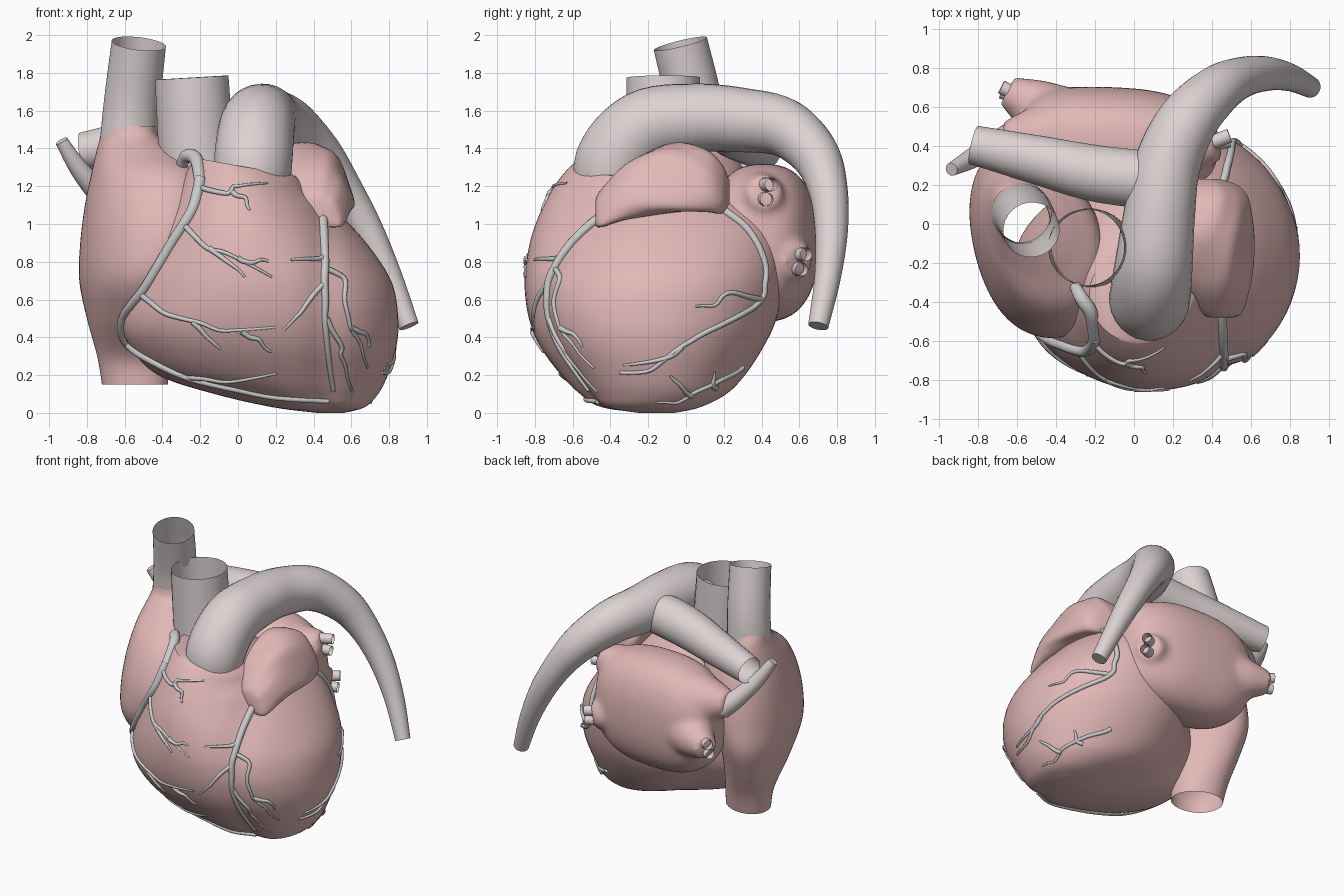
import bpy, random
from math import sin, cos, pi, sqrt, exp, radians, copysign
from mathutils import Vector
from mathutils.bvhtree import BVHTree

if "Cube" in bpy.data.objects:
    bpy.data.objects.remove(bpy.data.objects["Cube"])

random.seed(4)
pink = bpy.data.materials.new("muscle")
pink.diffuse_color = (0.75, 0.48, 0.47, 1)
pink.use_nodes = True
pink.node_tree.nodes["Principled BSDF"].inputs["Base Color"].default_value = pink.diffuse_color
vessel = bpy.data.materials.new("vessel")
vessel.diffuse_color = (0.72, 0.65, 0.65, 1)
vessel.use_nodes = True
vessel.node_tree.nodes["Principled BSDF"].inputs["Base Color"].default_value = vessel.diffuse_color
pale = bpy.data.materials.new("artery")
pale.diffuse_color = (0.62, 0.64, 0.63, 1)
pale.use_nodes = True
pale.node_tree.nodes["Principled BSDF"].inputs["Base Color"].default_value = pale.diffuse_color


def smooth(rows, n=6):
    """Catmull-Rom through rows of numbers."""
    out = []
    for i in range(len(rows) - 1):
        a, b, c, d = (rows[max(0, min(len(rows) - 1, i + k))] for k in (-1, 0, 1, 2))
        for j in range(n):
            t = j / n
            out.append([0.5 * (2*q + (r-p)*t + (2*p-5*q+4*r-s)*t*t + (3*q-p-3*r+s)*t**3)
                        for p, q, r, s in zip(a, b, c, d)])
    return out + [list(rows[-1])]


def skin(name, rings, mat, caps=(True, True)):
    """Mesh from equal-length rings of points."""
    n = len(rings[0])
    faces = [(i*n + j, i*n + (j+1) % n, (i+1)*n + (j+1) % n, (i+1)*n + j)
             for i in range(len(rings) - 1) for j in range(n)]
    if caps[0]:
        faces.append(tuple(reversed(range(n))))
    if caps[1]:
        faces.append(tuple(range((len(rings)-1)*n, len(rings)*n)))
    me = bpy.data.meshes.new(name)
    me.from_pydata([tuple(p) for r in rings for p in r], [], faces)
    me.materials.append(mat)
    me.shade_smooth()
    me.set_sharp_from_angle(angle=radians(50))
    ob = bpy.data.objects.new(name, me)
    bpy.context.collection.objects.link(ob)
    return ob


def tube(name, path, mat, sides=28, n=6, caps=(True, True)):
    """Tapered tube along rows of (x, y, z, radius)."""
    rows = smooth(path, n) if n else path
    pts = [Vector(r[:3]) for r in rows]
    rings, u = [], None
    for i, p in enumerate(pts):
        t = (pts[min(i+1, len(pts)-1)] - pts[max(i-1, 0)]).normalized()
        if u is None:
            u = t.orthogonal()
        u = (u - t * u.dot(t)).normalized()
        v = t.cross(u)
        rings.append([p + rows[i][3] * (u*cos(a) + v*sin(a))
                      for a in (2*pi*k/sides for k in range(sides))])
    return skin(name, rings, mat, caps)


def stack(name, keys, shear, caps, bumps, groove=0.0, tilt=0.0, sides=72):
    """Horizontal oval sections (z, x0, x1, y0, y1), sheared, with (degrees, amount, top z) bulges."""
    rings = []
    for z, x0, x1, y0, y1 in smooth(keys):
        cx, cy, ry = (x0+x1)/2, (y0+y1)/2, (y1-y0)/2
        rx = sqrt(max(1e-4, ((x1-x0)/2)**2 - (shear*ry)**2))
        ring = []
        for k in range(sides):
            a = 2*pi*k/sides
            f = 1 + sum(h * min(1, max(0, (top - z)/.4))
                        * exp(-(((360*k/sides - d + 180) % 360 - 180) / 30)**2) for d, h, top in bumps)
            x, y = cx + f*(rx*cos(a) + shear*ry*sin(a)), cy + f*ry*sin(a)
            if y < cy:
                y += groove * exp(-((x-0.46)/0.08)**2)
            ring.append((x, y, z - tilt*(x - .05)*max(0, z - 1.1)))
        rings.append(ring)
    return skin(name, rings, pink, caps)


# Ventricles with the front groove
ventricles = stack("ventricles", [
    (0.0, .42, .56, -.28, -.06), (.03, .18, .67, -.46, .08), (.1, -.13, .74, -.56, .22),
    (.2, -.43, .79, -.66, .32), (.35, -.58, .835, -.77, .42), (.5, -.63, .845, -.83, .49),
    (.7, -.58, .81, -.855, .53), (.9, -.49, .68, -.83, .53), (1.05, -.41, .54, -.78, .47),
    (1.18, -.32, .41, -.71, .25), (1.26, -.26, .35, -.65, .05), (1.3, -.23, .31, -.61, -.06)],
    0.05, (True, True), [(-45, .08, .95), (-48, -.04, 1.9), (135, -.19, 1.5)], 0.035, 0.9)

# Right atrium, open at both great veins
atrium = stack("right_atrium", [
    (.15, -.72, -.37, -.12, .18), (.3, -.745, -.37, -.16, .22), (.5, -.8, -.33, -.38, .3),
    (.7, -.84, -.27, -.55, .37), (.9, -.835, -.17, -.58, .38), (1.1, -.81, -.14, -.53, .36),
    (1.27, -.775, -.17, -.42, .31), (1.38, -.75, -.3, -.25, .26), (1.46, -.73, -.42, -.13, .22),
    (1.52, -.72, -.43, -.10, .19)], -0.22, (False, False), [(222, .07, 2)])


# Left auricle: boxy flap lying over the left ventricle
def sgn(v, e):
    return copysign(abs(v)**e, v)


rings = []
for y, xc, zc, rx, rz in smooth([(-.48, .45, 1.06, .04, .06), (-.45, .45, 1.08, .09, .1),
                                 (-.3, .44, 1.18, .135, .15), (-.08, .435, 1.24, .145, .185),
                                 (.1, .425, 1.23, .145, .165), (.19, .40, 1.19, .12, .13),
                                 (.23, .38, 1.17, .05, .06)]):
    ring = []
    for k in range(40):
        a = -2*pi*k/40
        dz = rz * sgn(sin(a), .65)
        bump = 1 + .03*sin(5*a + 14*y)
        ring.append((xc + rx*bump*sgn(cos(a), .65) - .4*dz, y, zc + dz*bump))
    rings.append(ring)
skin("left_auricle", rings, pink)

# Left atrium: rounded body with four vein lobes fused together
rings = []
for i in range(25):
    b = -pi/2 + pi*(i + .02)/24.04
    r = abs(cos(b))**.65
    rings.append([(-.08 + .51*sgn(sin(b), .8), .41 - .04*sin(b) + .29*r*sgn(cos(a), .8),
                   .90 + .42*r*sgn(sin(a), .85)) for a in (2*pi*k/40 for k in range(40))])
body = skin("left_atrium", rings, pink)
lobes = [((-.35, .48, .88, .24), (-.50, .60, .86, .15), (-.65, .68, .85, .08)),
         ((-.35, .44, 1.06, .24), (-.52, .44, 1.09, .16), (-.67, .43, 1.10, .09)),
         ((.15, .38, 1.08, .24), (.32, .40, 1.14, .14), (.43, .42, 1.17, .09)),
         ((.12, .42, .85, .24), (.27, .53, .82, .14), (.37, .60, .80, .09))]
parts = [body] + [tube("lobe", l, pink) for l in lobes]
for o in parts:
    o.select_set(True)
bpy.context.view_layer.objects.active = body
bpy.ops.object.join()
rem = body.modifiers.new("fuse", 'REMESH')
rem.mode, rem.voxel_size, rem.use_smooth_shade = 'VOXEL', 0.022, True
sm = body.modifiers.new("soften", 'SMOOTH')
sm.factor, sm.iterations = 0.5, 8

# Great vessels
tube("upper_great_vein", [(-.58, .06, 1.40, .155), (-.56, .04, 1.65, .15), (-.525, -.03, 1.955, .145)],
     vessel, caps=(False, False))
tube("aorta_stub", [(-.2, -.13, 1.15, .2), (-.225, -.12, 1.45, .2), (-.245, -.12, 1.775, .196)],
     vessel, caps=(False, False))
tube("arch_vessel", [
    (.075, -.37, 1.12, .19), (.08, -.385, 1.32, .207), (.1, -.22, 1.51, .2), (.13, .05, 1.56, .183),
    (.17, .3, 1.55, .17), (.27, .52, 1.51, .155), (.42, .68, 1.37, .13), (.55, .75, 1.19, .105),
    (.68, .77, .97, .088), (.8, .75, .72, .07), (.905, .70, .46, .054)], vessel)
tube("side_branch", [(.12, .22, 1.53, .15), (-.2, .26, 1.49, .145), (-.5, .33, 1.44, .125),
                     (-.82, .405, 1.385, .1)], vessel, caps=(True, False))

# Lung vein stubs
tube("long_lung_vein", [(-.62, .45, 1.06, .075), (-.72, .40, 1.15, .065), (-.84, .33, 1.29, .05),
                        (-.935, .28, 1.44, .034)], vessel)
for i, (x, y, z, dx, dy) in enumerate([(-.62, .665, .85, -.06, .025), (.42, .42, 1.17, .07, .02),
                                       (.36, .595, .80, .06, .03)]):
    for s in (-1, 1):
        tube(f"lung_vein_{i}_{s}", [(x - dx, y - dy, z + s*.035, .04),
                                    (x + dx, y + dy + s*.012, z + s*.04, .036)],
             vessel, sides=14, n=3, caps=(True, False))

# Coronary arteries: drawn in the front or right view and laid on the surface
verts, polys = [], []
for o in (ventricles, atrium):
    off = len(verts)
    verts += [v.co.copy() for v in o.data.vertices]
    polys += [tuple(off + i for i in p.vertices) for p in o.data.polygons]
tree = BVHTree.FromPolygons(verts, polys)


def artery(name, view, pts, r0, r1, wiggle=0.01):
    rough = smooth(pts, 2)
    rough = [rough[0]] + [[c + random.uniform(-wiggle, wiggle) for c in p] for p in rough[1:]]
    line = smooth(rough, 4)
    rows = []
    for i, (a, z) in enumerate(line):
        src = Vector((a, -3, z)) if view == "front" else Vector((3, a, z))
        aim = Vector((0, 1, 0)) if view == "front" else Vector((-1, 0, 0))
        hit = tree.ray_cast(src, aim)[0]
        if hit is None:
            near = Vector((a, -.4, z)) if view == "front" else Vector((.4, a, z))
            hit = tree.find_nearest(near)[0]
        r = r0 + (r1 - r0) * i / (len(line) - 1)
        rows.append((*(hit - aim * r * .3), r))
    tube(name, rows, pale, sides=8, n=0)


# main trunks
tube("right_coronary_root", [(-.3, -.32, 1.31, .03), (-.27, -.38, 1.36, .036), (-.22, -.46, 1.34, .036),
                             (-.2, -.59, 1.22, .032)], pale, sides=12)
artery("right_coronary", "front", [(-.2, 1.24), (-.24, 1.08), (-.35, .9), (-.5, .65), (-.61, .5),
                                   (-.59, .37), (-.45, .27), (-.25, .18), (0, .12), (.2, .08),
                                   (.48, .06)], .032, .013, 0)
artery("left_coronary", "front", [(.45, 1.04), (.46, .8), (.46, .6), (.47, .4), (.5, .12)], .026, .012, .004)
artery("rear_coronary", "right", [(.16, 1.1), (.3, 1.0), (.40, .85), (.42, .68), (.36, .56), (.1, .42),
                                  (-.05, .33), (-.2, .22), (-.35, .21)], .022, .009, .004)
# branches
branches = [
    ("front", [(-.22, 1.2), (-.05, 1.17), (.0, 1.21), (.15, 1.22)]),
    ("front", [(-.03, 1.17), (.03, 1.14), (.07, 1.08)]),
    ("front", [(-.29, 1.0), (-.15, .87), (0, .82), (.17, .72)]),
    ("front", [(-.15, .87), (-.03, .79), (.03, .72)]),
    ("front", [(0, .82), (.08, .8), (.17, .81)]),
    ("front", [(-.52, .63), (-.4, .53), (-.2, .47), (0, .43), (.2, .45)]),
    ("front", [(-.24, .48), (-.17, .4), (-.09, .33)]),
    ("front", [(.02, .43), (.1, .38), (.17, .33)]),
    ("front", [(-.3, .19), (-.05, .17), (.2, .2)]),
    ("front", [(.46, .69), (.35, .58), (.3, .5), (.23, .44)]),
    ("front", [(.46, .83), (.38, .81), (.29, .82)]),
    ("front", [(.47, .76), (.56, .7), (.58, .5), (.64, .38), (.68, .24)]),
    ("front", [(.47, .5), (.54, .36), (.56, .25), (.6, .12)]),
    ("front", [(.6, .45), (.68, .41), (.7, .34)]),
    ("right", [(.40, .6), (.25, .64), (.15, .58), (.05, .56)]),
    ("right", [(-.02, .35), (-.15, .27), (-.34, .25)]),
    ("right", [(.30, .24), (.2, .17), (.05, .1), (-.05, .06), (-.16, .06)]),
    ("right", [(.16, .13), (.14, .18), (.15, .22)]),
    ("right", [(.03, .09), (-.03, .14), (-.08, .2)])]
for i, (view, pts) in enumerate(branches):
    artery(f"artery_branch_{i}", view, pts, .016, .006)
